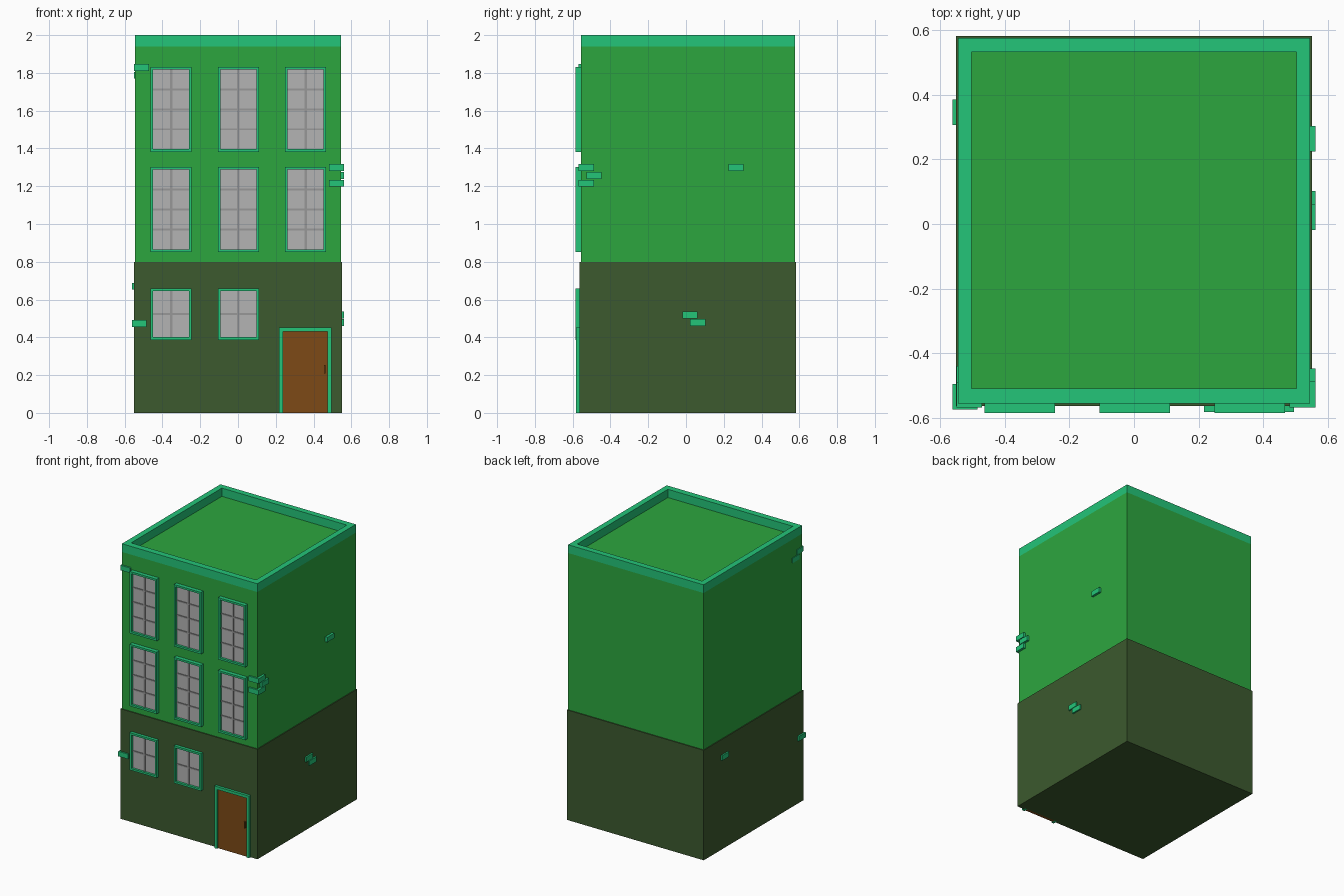
import bpy, bmesh

if "Cube" in bpy.data.objects:
    bpy.data.objects.remove(bpy.data.objects["Cube"])


def material(name, rgb):
    m = bpy.data.materials.new(name)
    m.diffuse_color = (*[(c / 255) ** 2.2 for c in rgb], 1)
    m.use_nodes = True
    m.node_tree.nodes["Principled BSDF"].inputs["Base Color"].default_value = m.diffuse_color
    return m


GREEN = material("green_wall", (48, 165, 65))
OLIVE = material("dark_base", (62, 90, 50))
TRIM = material("trim", (40, 195, 120))
WOOD = material("door_wood", (124, 75, 28))
GLASS = material("glass", (178, 178, 178))
BAR = material("bar_grey", (150, 150, 150))


def finish(name, bm, mat):
    bmesh.ops.recalc_face_normals(bm, faces=bm.faces)
    me = bpy.data.meshes.new(name)
    bm.to_mesh(me)
    bm.free()
    me.materials.append(mat)
    ob = bpy.data.objects.new(name, me)
    bpy.context.collection.objects.link(ob)
    return ob


def box(name, x, y, z, mat):
    """Box from (min, max) pairs per axis."""
    bm = bmesh.new()
    bmesh.ops.create_cube(bm, size=1)
    for v in bm.verts:
        v.co = [r[0] if c < 0 else r[1] for c, r in zip(v.co, (x, y, z))]
    return finish(name, bm, mat)


def frame(name, outer, inner, depth, mat, upright=True, closed=True):
    """Mitred rectangular frame; rectangles are (u0, v0, u1, v1)."""
    bm = bmesh.new()

    def loop(r, d):
        pts = [(r[0], r[1]), (r[0], r[3]), (r[2], r[3]), (r[2], r[1])]
        return [bm.verts.new((u, d, v) if upright else (u, v, d)) for u, v in pts]

    loops = [loop(outer, depth[0]), loop(outer, depth[1]),
             loop(inner, depth[1]), loop(inner, depth[0])]
    for a, b in zip(loops, loops[1:] + loops[:1]):
        for i in range(4 if closed else 3):
            j = (i + 1) % 4
            bm.faces.new((a[i], a[j], b[j], b[i]))
    if not closed:
        for i in (0, 3):
            bm.faces.new([l[i] for l in loops])
    return finish(name, bm, mat)


# Walls and roof
box("ground_floor", (-0.551, 0.551), (-0.563, 0.583), (0, 0.8), OLIVE)
box("upper_floors", (-0.545, 0.545), (-0.556, 0.576), (0.8, 1.94), GREEN)
frame("parapet", (-0.545, -0.556, 0.545, 0.576), (-0.503, -0.510, 0.503, 0.533),
      (1.94, 2.0), TRIM, upright=False)


# Windows: trim frame, glass and glazing bars
def window(name, cx, z0, z1, rows):
    w, t, h = 0.109, 0.014, 0.006
    x0, x1 = cx - w, cx + w
    frame(name + "_frame", (x0, z0, x1, z1), (x0 + t, z0 + t, x1 - t, z1 - t),
          (-0.585, -0.55), TRIM)
    gx, gz = (x0 + t, x1 - t), (z0 + t, z1 - t)
    box(name + "_glass", gx, (-0.568, -0.55), gz, GLASS)
    box(name + "_mullion", (cx - h, cx + h), (-0.574, -0.56), gz, BAR)
    for i in range(1, rows):
        z = gz[0] + (gz[1] - gz[0]) * i / rows
        box(f"{name}_bar_{i}", gx, (-0.573, -0.56), (z - 0.005, z + 0.005), BAR)


for col, cx in enumerate((-0.354, 0.002, 0.358)):
    window(f"top_window_{col}", cx, 1.382, 1.832, 4)
    window(f"middle_window_{col}", cx, 0.852, 1.302, 4)
    if col < 2:
        window(f"ground_window_{col}", cx, 0.387, 0.659, 2)

# Door
frame("door_frame", (0.217, 0, 0.495, 0.452), (0.238, 0, 0.475, 0.431),
      (-0.582, -0.55), TRIM, closed=False)
box("door", (0.238, 0.475), (-0.570, -0.55), (0, 0.431), WOOD)
box("door_handle", (0.454, 0.463), (-0.582, -0.565), (0.208, 0.254), WOOD)

# Loose bricks standing proud of the walls: (x range, y range, bottom z)
RIGHT, LEFT = (0.482, 0.562), (-0.562, -0.484)
bricks = [
    (RIGHT, (-0.568, -0.488), 1.281), (RIGHT, (-0.568, -0.488), 1.198),
    (RIGHT, (-0.528, -0.448), 1.239), (RIGHT, (0.224, 0.304), 1.281),
    (RIGHT, (-0.018, 0.060), 0.500), (RIGHT, (0.022, 0.102), 0.460),
    (LEFT, (-0.574, -0.496), 0.456), (LEFT, (0.306, 0.385), 0.652),
    ((-0.550, -0.470), (-0.568, -0.490), 1.811),
    ((-0.550, -0.470), (-0.518, -0.440), 1.770),
]
for i, (x, y, z) in enumerate(bricks):
    box(f"brick_{i}", x, y, (z, z + 0.036), TRIM)
